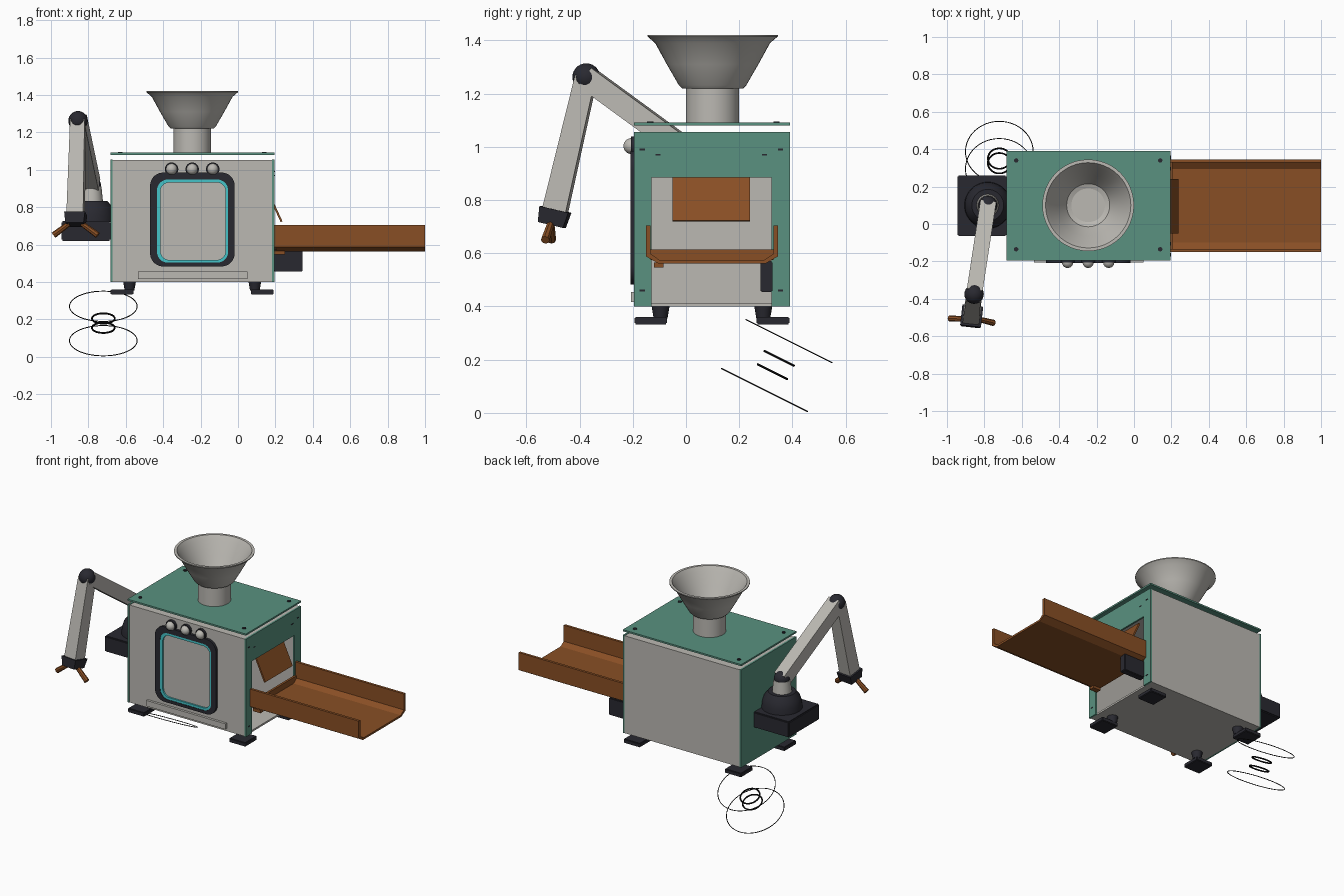
import bpy, bmesh, math
from mathutils import Vector, Matrix

if "Cube" in bpy.data.objects:
    bpy.data.objects.remove(bpy.data.objects["Cube"])


def material(name, rgb):
    m = bpy.data.materials.new(name)
    m.diffuse_color = (*rgb, 1)
    m.use_nodes = True
    m.node_tree.nodes["Principled BSDF"].inputs["Base Color"].default_value = m.diffuse_color
    return m


GREY = material("warm_grey", (0.50, 0.485, 0.45))
GREEN = material("sea_green", (0.10, 0.285, 0.215))
DARK = material("charcoal", (0.022, 0.022, 0.03))
RUST = material("rust_brown", (0.25, 0.078, 0.018))
TEAL = material("teal", (0.06, 0.55, 0.58))
BLACK = material("black", (0.006, 0.006, 0.006))


def finish(bm, name, mat, smooth=False):
    bmesh.ops.recalc_face_normals(bm, faces=bm.faces)
    me = bpy.data.meshes.new(name)
    bm.to_mesh(me)
    bm.free()
    ob = bpy.data.objects.new(name, me)
    bpy.context.collection.objects.link(ob)
    me.materials.append(mat)
    if smooth:
        bpy.ops.object.select_all(action='DESELECT')
        ob.select_set(True)
        bpy.context.view_layer.objects.active = ob
        bpy.ops.object.shade_smooth_by_angle(angle=math.radians(35))
    return ob


def box(name, x, y, z, mat, bevel=0):
    bm = bmesh.new()
    bmesh.ops.create_cube(bm, size=1)
    for v in bm.verts:
        v.co = [(a + b) / 2 + c * (b - a) for c, (a, b) in zip(v.co, (x, y, z))]
    if bevel:
        bmesh.ops.bevel(bm, geom=bm.edges[:], offset=bevel, segments=2, affect='EDGES')
    return finish(bm, name, mat)


def rod(name, a, b, r1, r2, mat, sides=24, roll=0):
    a, b = Vector(a), Vector(b)
    d = b - a
    bm = bmesh.new()
    bmesh.ops.create_cone(bm, cap_ends=True, segments=sides, radius1=r1, radius2=r2, depth=d.length)
    mtx = Matrix.Translation((a + b) / 2) @ d.to_track_quat('Z', 'Y').to_matrix().to_4x4()
    bm.transform(mtx @ Matrix.Rotation(roll, 4, 'Z'))
    return finish(bm, name, mat, sides > 8)


def ball(name, c, r, mat):
    bm = bmesh.new()
    bmesh.ops.create_uvsphere(bm, u_segments=24, v_segments=14, radius=r)
    bm.transform(Matrix.Translation(c))
    return finish(bm, name, mat, True)


def prism(name, loop, offset, mat):
    """Extrude a closed outline of points along an offset."""
    bm = bmesh.new()
    f = bm.faces.new([bm.verts.new(p) for p in loop])
    g = bmesh.ops.extrude_face_region(bm, geom=[f])['geom']
    for v in g:
        if isinstance(v, bmesh.types.BMVert):
            v.co += Vector(offset)
    return finish(bm, name, mat)


def lathe(name, profile, centre, mat, closed=False, matrix=None, steps=48):
    bm = bmesh.new()
    rings = []
    for r, z in profile:
        rings.append([bm.verts.new((r * math.cos(t * math.tau / steps), r * math.sin(t * math.tau / steps), z))
                      for t in range(steps)])
    pairs = list(zip(rings, rings[1:])) + ([(rings[-1], rings[0])] if closed else [])
    for p, q in pairs:
        for i in range(steps):
            j = (i + 1) % steps
            bm.faces.new((p[i], p[j], q[j], q[i]))
    bm.transform(Matrix.Translation(centre) @ (matrix or Matrix()))
    return finish(bm, name, mat, True)


def rounded(x0, x1, z0, z1, r, y):
    pts = []
    corners = ((x1 - r, z1 - r), (x0 + r, z1 - r), (x0 + r, z0 + r), (x1 - r, z0 + r))
    for k, (cx, cz) in enumerate(corners):
        for i in range(9):
            t = (k + i / 8) * math.pi / 2
            pts.append(Vector((cx + r * math.cos(t), y, cz + r * math.sin(t))))
    return pts


def frame(name, outer, inner, depth, mat):
    """Ring between two matching outlines, pushed out toward the front."""
    bm = bmesh.new()
    d = Vector((0, -depth, 0))
    loops = [[bm.verts.new(p) for p in l] for l in
             (outer, [p + d for p in outer], [p + d for p in inner], inner)]
    n = len(outer)
    for p, q in zip(loops, loops[1:] + loops[:1]):
        for i in range(n):
            j = (i + 1) % n
            bm.faces.new((p[i], p[j], q[j], q[i]))
    return finish(bm, name, mat, True)


# Cabinet shell, open at the outlet end
X0, X1, Y0, Y1, Z0, Z1 = -0.67, 0.183, -0.19, 0.388, 0.40, 1.052
T = 0.012
box("cabinet_front", (X0, X1), (Y0, Y0 + T), (Z0, Z1), GREY)
box("cabinet_back", (X0, X1), (Y1 - T, Y1), (Z0, Z1), GREY)
box("cabinet_floor", (X0, X1), (Y0 + T, Y1 - T), (Z0, Z0 + T), GREY)
box("cabinet_top", (X0, X1), (Y0 + T, Y1 - T), (Z1 - T, Z1), GREY)
box("cabinet_inner_end", (X0, X0 + T), (Y0 + T, Y1 - T), (Z0 + T, Z1 - T), GREY)

# Green end panels and lid
box("left_panel", (-0.682, X0), (-0.195, 0.39), (0.40, 1.055), GREEN)
arch = [(-0.195, 0.4), (-0.13, 0.4), (-0.13, 0.885), (0.322, 0.885),
        (0.322, 0.4), (0.39, 0.4), (0.39, 1.055), (-0.195, 1.055)]
prism("right_panel", [(X1, y, z) for y, z in arch], (0.012, 0, 0), GREEN)
box("lid", (-0.682, 0.195), (-0.195, 0.39), (1.08, 1.091), GREEN)
for x in (-0.63, 0.14):
    for y in (-0.135, 0.34):
        rod("lid_screw", (x, y, 1.085), (x, y, 1.096), 0.012, 0.012, DARK, 12)
for y, z in ((-0.165, 0.99), (-0.105, 0.97), (0.295, 0.97), (0.355, 0.99), (-0.165, 0.46), (0.355, 0.46)):
    box("panel_slot", (0.19, 0.197), (y - 0.01, y + 0.01), (z - 0.003, z + 0.003), DARK)

# Hopper: neck and flared bowl
HC = (-0.245, 0.10, 0)
rod("hopper_neck", (-0.245, 0.10, 1.085), (-0.245, 0.10, 1.225), 0.10, 0.10, GREY, 48)
lathe("hopper_bowl", [(0.09, 1.22), (0.115, 1.22), (0.127, 1.232), (0.172, 1.31), (0.216, 1.39), (0.245, 1.415),
                      (0.245, 1.421), (0.228, 1.421), (0.208, 1.392), (0.163, 1.312), (0.115, 1.235),
                      (0.09, 1.226)], HC, GREY, closed=True)

# Window on the front
outer = rounded(-0.47, -0.018, 0.483, 0.985, 0.07, Y0)
mid = rounded(-0.433, -0.053, 0.503, 0.948, 0.058, Y0)
inner = rounded(-0.415, -0.066, 0.518, 0.932, 0.048, Y0)
frame("window_frame", outer, mid, 0.018, DARK)
frame("window_seal", mid, inner, 0.015, TEAL)
prism("window_pane", inner, (0, -0.004, 0), GREY)

# Knobs and drawer front
for x in (-0.355, -0.245, -0.135):
    rod("knob_collar", (x, -0.188, 1.003), (x, -0.207, 1.003), 0.036, 0.036, DARK)
    ball("knob", (x, -0.205, 1.003), 0.03, GREY)
box("drawer_front", (-0.535, 0.05), (-0.206, -0.188), (0.417, 0.455), GREY)

# Feet
for sx in (-1, 1):
    for sy in (-1, 1):
        px, py = -0.245 + sx * 0.375, 0.0975 + sy * 0.23
        cx, cy = -0.245 + sx * 0.335, 0.0975 + sy * 0.193
        box("foot_pad", (px - 0.061, px + 0.061), (py - 0.062, py + 0.062), (0.333, 0.36), DARK, 0.004)
        rod("foot_stem", (cx, cy, 0.355), (cx, cy, 0.402), 0.026, 0.034, DARK)

# Outlet chute: chamfered channel, rear lip, swinging flap, bracket and drive box
chan = [(-0.15, 0.705), (-0.15, 0.588), (-0.105, 0.562), (0.30, 0.562), (0.345, 0.588), (0.345, 0.705),
        (0.328, 0.705), (0.328, 0.598), (0.295, 0.575), (-0.10, 0.575), (-0.133, 0.598), (-0.133, 0.705)]
prism("chute", [(0.195, y, z) for y, z in chan], (0.805, 0, 0), RUST)
box("chute_lip", (0.19, 0.205), (-0.133, 0.328), (0.575, 0.615), RUST)
prism("flap", [(0.152, -0.05, 0.885), (0.228, -0.05, 0.72), (0.238, -0.05, 0.724), (0.162, -0.05, 0.889)],
      (0, 0.29, 0), RUST)
box("chute_tab", (0.195, 0.25), (-0.12, -0.085), (0.546, 0.566), RUST)
box("drive_box", (0.185, 0.345), (0.28, 0.325), (0.455, 0.57), DARK, 0.004)

# Robot arm: base, turret and shoulder
box("arm_base", (-0.945, -0.68), (-0.065, 0.26), (0.62, 0.725), DARK, 0.006)
SC = (-0.782, 0.10, 0)
lathe("arm_turret", [(0.001, 0.72), (0.125, 0.72), (0.122, 0.76), (0.11, 0.80), (0.085, 0.832), (0.001, 0.832)],
      SC, DARK)
rod("shoulder_post", (-0.782, 0.10, 0.83), (-0.782, 0.10, 0.91), 0.06, 0.052, GREY)
shoulder, elbow, wrist = Vector((-0.782, 0.10, 0.915)), Vector((-0.855, -0.375, 1.262)), Vector((-0.868, -0.492, 0.76))
ball("shoulder_joint", shoulder, 0.05, DARK)
ball("elbow_joint", elbow, 0.052, DARK)


# Square tapering arm links
def link(name, a, b, w1, w2, mat):
    s = math.sqrt(0.5)
    return rod(name, a, b, w1 * s, w2 * s, mat, 4, math.pi / 4)


link("upper_arm", shoulder, elbow, 0.085, 0.085, GREY)
link("forearm", elbow, wrist, 0.078, 0.09, GREY)
down = (wrist - elbow).normalized()
link("wrist_block", wrist - down * 0.005, wrist + down * 0.055, 0.112, 0.098, DARK)

# Gripper fingers
for s in (-1, 1):
    root = wrist + down * 0.05 + Vector((s * 0.035, -0.005, 0))
    tip = Vector((-0.868 + s * 0.118, -0.517 - s * 0.012, 0.65))
    rod("gripper_finger", root, tip, 0.014, 0.017, RUST, 8)

# Loose thin rings beneath the arm
tilt = Matrix.Rotation(-math.atan2(0.16, 0.32), 4, 'X')
for y, z, r, t in ((0.295, 0.086, 0.181, 0.0025), (0.387, 0.27, 0.181, 0.0025),
                   (0.35, 0.205, 0.061, 0.005), (0.325, 0.155, 0.061, 0.005)):
    section = [(r + t * math.cos(k * math.pi / 3), t * math.sin(k * math.pi / 3)) for k in range(6)]
    lathe("wire_ring", section, (-0.72, y, z), BLACK, closed=True, matrix=tilt)
